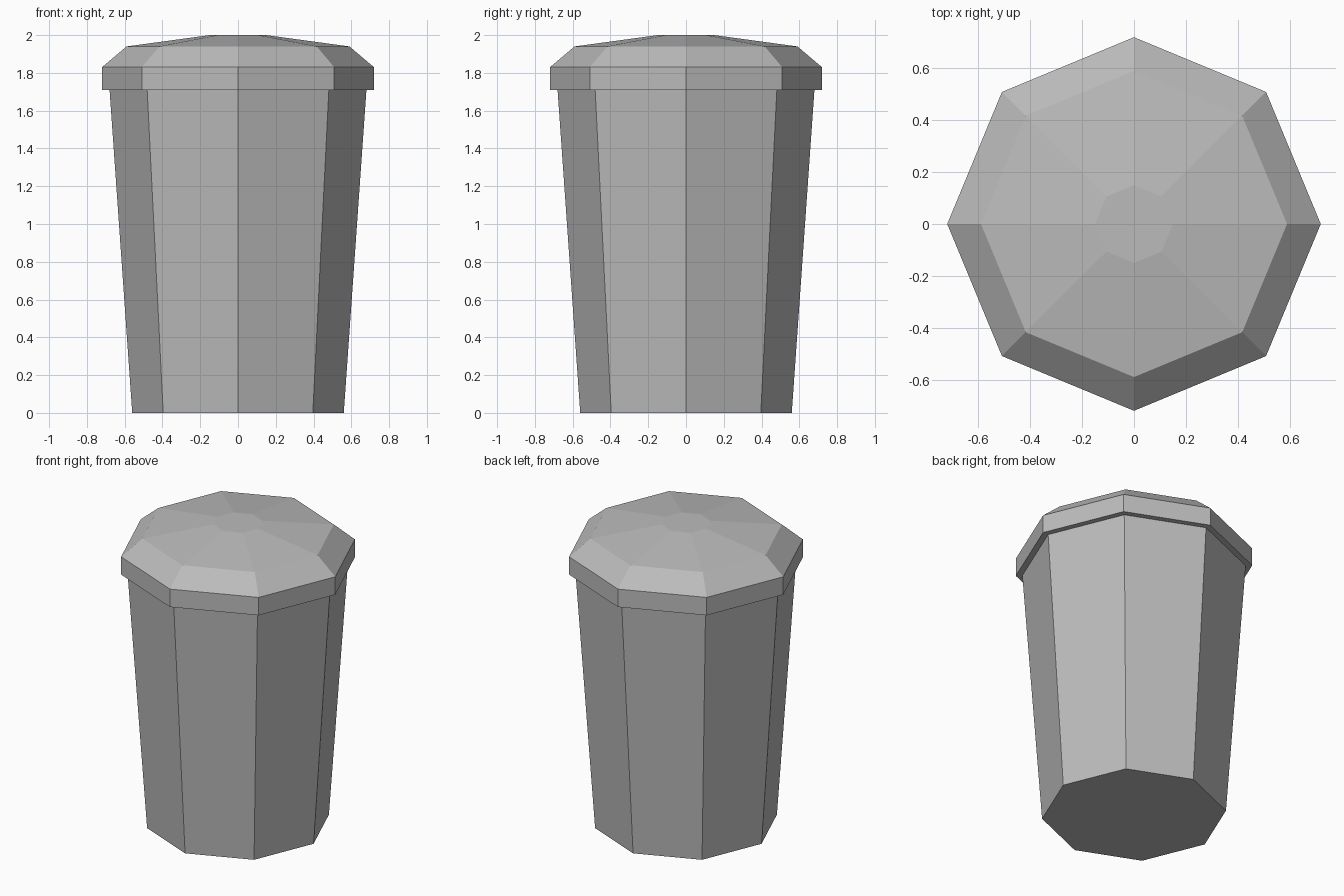
import bpy
import bmesh
from math import cos, sin, tau

SIDES = 8

cube = bpy.data.objects.get("Cube")
if cube:
    bpy.data.objects.remove(cube, do_unlink=True)

# Single grey finish
grey = bpy.data.materials.new("plain grey")
grey.use_nodes = True
colour = (0.5, 0.5, 0.5, 1)
grey.diffuse_color = colour
grey.node_tree.nodes["Principled BSDF"].inputs["Base Color"].default_value = colour


def lathe(name, profile):
    """Closed flat-faced solid from (radius, height) pairs, bottom to top."""
    bm = bmesh.new()
    rings = [[bm.verts.new((r * cos(tau * i / SIDES), r * sin(tau * i / SIDES), z))
              for i in range(SIDES)] for r, z in profile]
    for low, high in zip(rings, rings[1:]):
        for i in range(SIDES):
            j = (i + 1) % SIDES
            bm.faces.new((low[i], low[j], high[j], high[i]))
    bm.faces.new(rings[0][::-1])
    bm.faces.new(rings[-1])
    mesh = bpy.data.meshes.new(name)
    bm.to_mesh(mesh)
    bm.free()
    mesh.materials.append(grey)
    obj = bpy.data.objects.new(name, mesh)
    bpy.context.collection.objects.link(obj)
    return obj


# Tapered bin body
lathe("bin_body", [(0.56, 0), (0.68, 1.71)])

# Overhanging lid: rim, bevel, shallow crown
lathe("lid", [(0.72, 1.71), (0.72, 1.83), (0.59, 1.94), (0.15, 2.0)])
